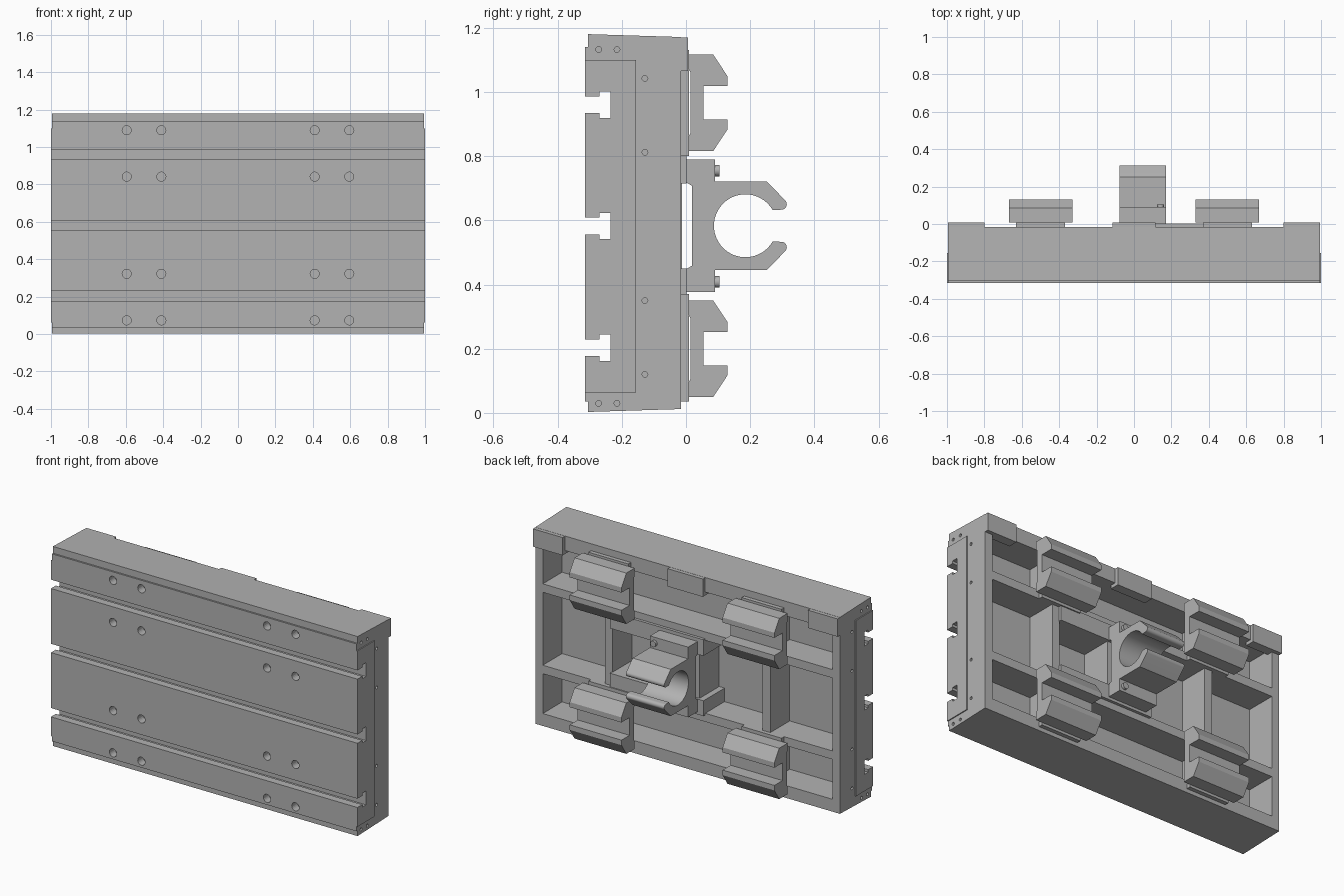
import bpy
import bmesh
from math import sin, cos, radians
from mathutils import Matrix, Vector

old = bpy.data.objects.get("Cube")
if old:
    bpy.data.objects.remove(old, do_unlink=True)

grey = bpy.data.materials.new("machined_grey")
grey.use_nodes = True
grey.diffuse_color = (0.45, 0.45, 0.45, 1)
grey.node_tree.nodes["Principled BSDF"].inputs["Base Color"].default_value = grey.diffuse_color

MID = 0.59    # height of the symmetry plane
FLOOR = -0.195   # depth of the rear pockets
BACK = -0.015    # rear plane of walls and ribs


def finish(name, bm):
    bmesh.ops.recalc_face_normals(bm, faces=bm.faces)
    mesh = bpy.data.meshes.new(name)
    bm.to_mesh(mesh)
    bm.free()
    mesh.materials.append(grey)
    ob = bpy.data.objects.new(name, mesh)
    bpy.context.collection.objects.link(ob)
    return ob


def activate(ob):
    bpy.ops.object.select_all(action='DESELECT')
    ob.select_set(True)
    bpy.context.view_layer.objects.active = ob


def add_box(bm, x0, x1, y0, y1, z0, z1):
    centre = Vector((x0 + x1, y0 + y1, z0 + z1)) / 2
    scale = Matrix.Diagonal((x1 - x0, y1 - y0, z1 - z0, 1))
    bmesh.ops.create_cube(bm, size=1, matrix=Matrix.Translation(centre) @ scale)


def add_rod(bm, centre, radius, length, axis, sides=20):
    turn = Matrix.Rotation(radians(90), 4, 'Y' if axis == 'X' else 'X')
    bmesh.ops.create_cone(bm, cap_ends=True, segments=sides, radius1=radius, radius2=radius,
                          depth=length, matrix=Matrix.Translation(centre) @ turn)


def box(name, *size):
    bm = bmesh.new()
    add_box(bm, *size)
    return finish(name, bm)


def extrude(name, profile, x0, x1):
    bm = bmesh.new()
    face = bm.faces.new([bm.verts.new((x0, y, z)) for y, z in profile])
    new = bmesh.ops.extrude_face_region(bm, geom=[face])["geom"]
    verts = [v for v in new if isinstance(v, bmesh.types.BMVert)]
    bmesh.ops.translate(bm, verts=verts, vec=(x1 - x0, 0, 0))
    return finish(name, bm)


def slotted_front(front):
    # T-slots along the front, from bottom to top
    pts = []
    for z in (0.203, 0.582, 0.96):
        half = [(front, z - 0.026), (-0.27, z - 0.026), (-0.27, z - 0.041), (-0.235, z - 0.041)]
        pts += half + [(y, 2 * z - h) for y, h in reversed(half)]
    return pts


# Main bed
body = extrude("bed_body", [(-0.305, 0.003), (-0.305, 0.035), (-0.315, 0.035)]
               + slotted_front(-0.315)
               + [(-0.315, 1.14), (-0.305, 1.14), (-0.305, 1.18), (BACK, 1.171), (BACK, 0.012)],
               -0.994, 0.994)

# Rear pockets, front bolt holes and side pin holes
cut = bmesh.new()
for x0, x1 in ((-0.945, -0.54), (-0.49, 0.49), (0.54, 0.945)):
    for z0, z1 in ((0.085, 0.32), (0.37, 0.8), (0.85, 1.085)):
        add_box(cut, x0, x1, FLOOR, 0.1, z0, z1)
for side in (-1, 1):
    for x in (0.41, 0.595):
        for z in (0.073, 0.322, 0.842, 1.09):
            add_rod(cut, (side * x, -0.315, z), 0.024, 0.1, 'Y')
    for y, z in ((-0.272, 1.132), (-0.215, 1.132), (-0.272, 0.03), (-0.215, 0.03),
                 (-0.128, 1.042), (-0.128, 0.812), (-0.128, 0.35), (-0.128, 0.12)):
        add_rod(cut, (side * 0.994, y, z), 0.009, 0.04, 'X', 12)
cutter = finish("pocket_cutter", cut)
cutter.hide_render = True
mod = body.modifiers.new("pockets", 'BOOLEAN')
mod.operation = 'DIFFERENCE'
mod.solver = 'EXACT'
mod.object = cutter
activate(body)
bpy.ops.object.modifier_apply(modifier=mod.name)
bpy.data.objects.remove(cutter, do_unlink=True)

# End plates
for side, label in ((1, "left"), (-1, "right")):
    plate = [(-0.315, 0.063)] + slotted_front(-0.315) + [(-0.315, 1.1), (-0.156, 1.1), (-0.156, 0.063)]
    extrude(label + "_end_plate", plate, side * 0.99, side * 1.0)

# Raised stops on the rear of the top wall
for label, x0, x1 in (("right", -0.994, -0.8), ("middle", -0.115, 0.115), ("left", 0.8, 0.994)):
    box(label + "_top_stop", x0, x1, -0.05, 0.007, 1.065, 1.17)

# Rail grippers: two jaws around an open channel, on a mounting pad
jaw = [(0.055, 0.052), (0.13, 0.052), (0.13, 0.082), (0.085, 0.15), (0.008, 0.15),
       (0.008, 0.105), (0.014, 0.095)]
for row, zc, p0, p1 in (("upper", 0.966, 0.8, 1.13), ("lower", 0.2, 0.035, 0.37)):
    profile = [(y, zc + h) for y, h in jaw] + [(y, zc - h) for y, h in reversed(jaw)]
    for side, label in ((1, "left"), (-1, "right")):
        xs = sorted((side * 0.33, side * 0.668))
        extrude(f"{row}_{label}_gripper", profile, *xs)
        xc = side * 0.5
        box(f"{row}_{label}_gripper_pad", xc - 0.13, xc + 0.13, -0.03, 0.009, p0, p1)

# Mounting bars and post behind the clamp
box("upper_mount_bar", -0.115, 0.495, FLOOR - 0.01, 0.002, 0.715, 0.81)
box("lower_mount_bar", -0.115, 0.495, FLOOR - 0.01, 0.002, 0.36, 0.45)
box("clamp_post", -0.08, 0.17, FLOOR - 0.01, -0.012, 0.44, 0.72)

# Open ring clamp
zc, yc, radius = 0.583, 0.185, 0.098
outer = [(0.018, 0.09), (0.018, 0.125), (0.0, 0.135), (0.0, 0.207), (0.09, 0.207), (0.09, 0.138), (0.252, 0.138)]
tip = [(0.297 + 0.017 * cos(radians(a)), 0.067 + 0.017 * sin(radians(a)))
       for a in range(45, -91, -15)]
upper = outer + tip
bore = [(yc + radius * cos(radians(a)), zc + radius * sin(radians(a))) for a in range(30, 331, 6)]
ring = [(y, zc + h) for y, h in upper] + bore + [(y, zc - h) for y, h in reversed(upper)]
clamp = extrude("ring_clamp", ring, -0.077, 0.172)
activate(clamp)
bpy.ops.object.shade_smooth_by_angle(angle=radians(30))

# Clamp screws
for label, z in (("upper", 0.755), ("lower", 0.408)):
    bm = bmesh.new()
    add_rod(bm, (0.142, 0.09, z), 0.018, 0.03, 'Y')
    screw = finish(label + "_clamp_screw", bm)
    activate(screw)
    bpy.ops.object.shade_smooth_by_angle(angle=radians(30))
